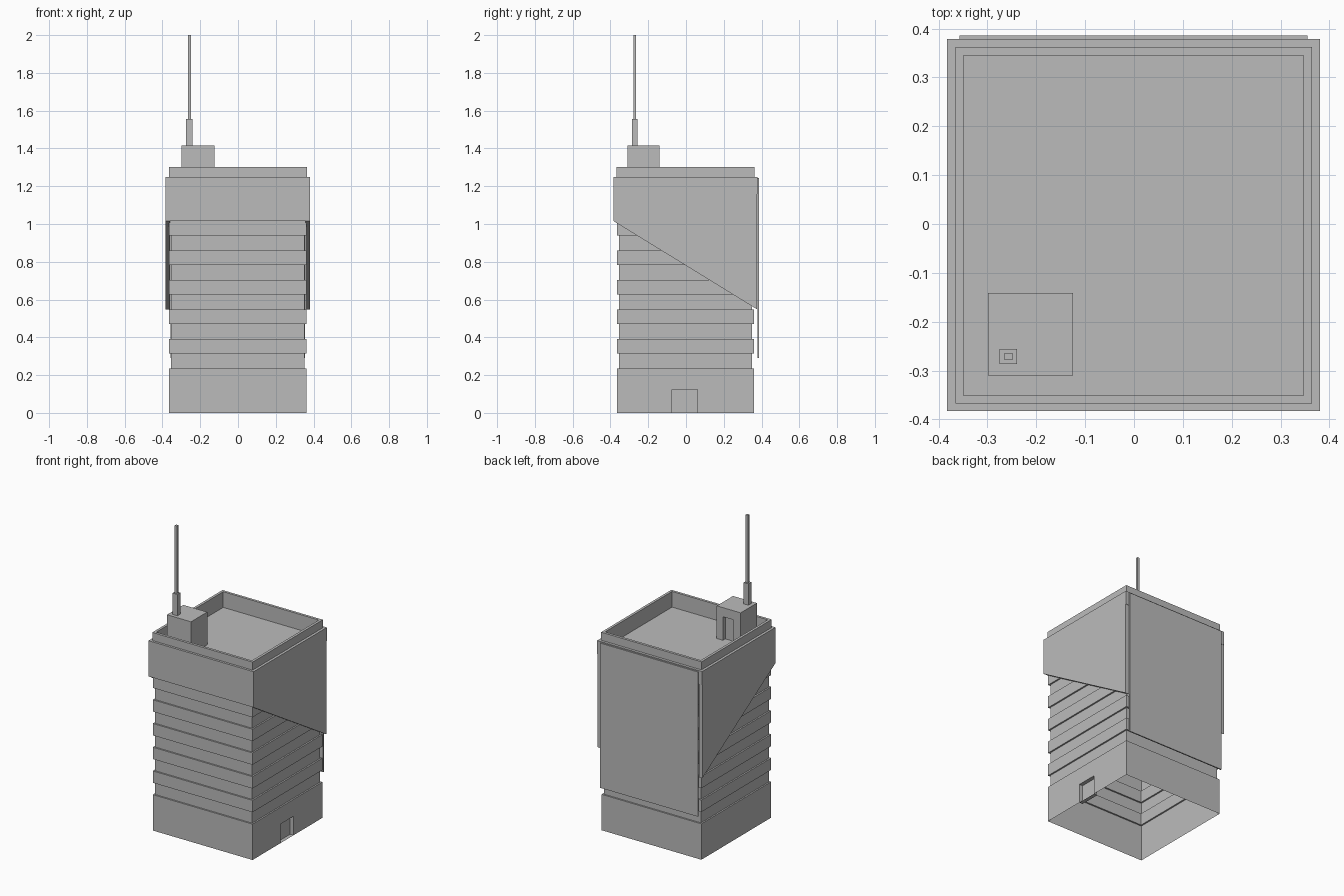
import bpy
import bmesh
from mathutils import Vector

cube = bpy.data.objects.get("Cube")
if cube:
    bpy.data.objects.remove(cube, do_unlink=True)

GREY = (0.5, 0.5, 0.5, 1)
grey = bpy.data.materials.new("concrete grey")
grey.use_nodes = True
grey.diffuse_color = GREY
grey.node_tree.nodes["Principled BSDF"].inputs["Base Color"].default_value = GREY

CX, CY = -0.001, -0.003  # tower axis


def finish(name, bm):
    mesh = bpy.data.meshes.new(name)
    bm.to_mesh(mesh)
    bm.free()
    mesh.materials.append(grey)
    obj = bpy.data.objects.new(name, mesh)
    bpy.context.collection.objects.link(obj)
    return obj


def prism(bm, outline, x0, x1):
    """Extrude a (y, z) outline from x0 to x1."""
    face = bm.faces.new([bm.verts.new((x0, y, z)) for y, z in outline])
    geom = bmesh.ops.extrude_face_region(bm, geom=[face], use_keep_orig=True)["geom"]
    verts = [v for v in geom if isinstance(v, bmesh.types.BMVert)]
    bmesh.ops.translate(bm, verts=verts, vec=(x1 - x0, 0, 0))
    bmesh.ops.recalc_face_normals(bm, faces=bm.faces)


def box(bm, x0, x1, y0, y1, z0, z1):
    prism(bm, [(y0, z0), (y1, z0), (y1, z1), (y0, z1)], x0, x1)


def recess_door(bm, wall, axis, lo, hi, top, depth):
    """Cut a doorway into one wall and push it back along its normal."""
    normal = wall.normal.copy()
    faces = [wall]
    along = Vector((1, 0, 0)) if axis == 0 else Vector((0, 1, 0))
    up = Vector((0, 0, 1))
    for plane, at in ((along, lo), (along, hi), (up, top)):
        parts = set(faces)
        geom = list(parts | {e for f in parts for e in f.edges} | {v for f in parts for v in f.verts})
        cut = bmesh.ops.bisect_plane(bm, geom=geom, plane_co=plane * at, plane_no=plane)
        faces = [g for g in cut["geom"] if isinstance(g, bmesh.types.BMFace)]
    for f in faces:
        c = f.calc_center_median()
        if lo < c[axis] < hi and c.z < top:
            door = f
    moved = bmesh.ops.extrude_face_region(bm, geom=[door])["geom"]
    verts = [v for v in moved if isinstance(v, bmesh.types.BMVert)]
    bmesh.ops.translate(bm, verts=verts, vec=-normal * depth)
    if door.is_valid:
        bm.faces.remove(door)


# Tower shell: open-bottomed square profile with alternating bands and a parapet
WIDE, NARROW = 0.363, 0.353
BASE, STEP = 0.236, 0.078
profile = [(WIDE, 0), (WIDE, BASE)]
for i in range(10):
    half = WIDE if i % 2 else NARROW
    profile += [(half, BASE + i * STEP), (half, BASE + (i + 1) * STEP)]
profile += [(0.365, 1.02), (0.365, 1.303), (0.348, 1.303), (0.348, 1.2)]

bm = bmesh.new()
rings = [[bm.verts.new((CX + sx * h, CY + sy * h, z))
          for sx, sy in ((-1, -1), (1, -1), (1, 1), (-1, 1))] for h, z in profile]
for a, b in zip(rings, rings[1:]):
    for i in range(4):
        j = (i + 1) % 4
        bm.faces.new((a[i], a[j], b[j], b[i]))
bm.faces.new(rings[-1])
bm.normal_update()
bm.faces.ensure_lookup_table()
recess_door(bm, bm.faces[1], 1, -0.075, 0.06, 0.125, 0.025)
finish("tower_shell", bm)

# Overhanging upper cladding: front plate, slanted side wings, back strip
bm = bmesh.new()
box(bm, -0.383, 0.381, -0.383, -0.36, 1.015, 1.25)
finish("front_cladding", bm)

wing = [(-0.37, 1.25), (-0.383, 1.015), (0.377, 0.548), (0.377, 1.25)]
for name, x0, x1 in (("right_wing", -0.383, -0.359), ("left_wing", 0.357, 0.381)):
    bm = bmesh.new()
    prism(bm, wing, x0, x1)
    finish(name, bm)

bm = bmesh.new()
box(bm, -0.383, 0.381, 0.355, 0.379, 1.16, 1.25)
finish("back_cladding", bm)

# Thin panel hanging on the back
bm = bmesh.new()
box(bm, -0.357, 0.355, 0.378, 0.386, 0.291, 1.243)
finish("back_panel", bm)

# Rooftop hut with a recessed doorway facing the back
bm = bmesh.new()
box(bm, -0.299, -0.125, -0.31, -0.141, 1.2, 1.415)
bm.normal_update()
back_wall = max(bm.faces, key=lambda f: f.normal.y)
recess_door(bm, back_wall, 0, -0.245, -0.17, 1.355, 0.025)
finish("roof_hut", bm)

# Antenna
bm = bmesh.new()
box(bm, -0.275, -0.24, -0.287, -0.256, 1.415, 1.555)
finish("antenna_base", bm)
bm = bmesh.new()
box(bm, -0.265, -0.249, -0.279, -0.264, 1.555, 2.0)
finish("antenna_mast", bm)
